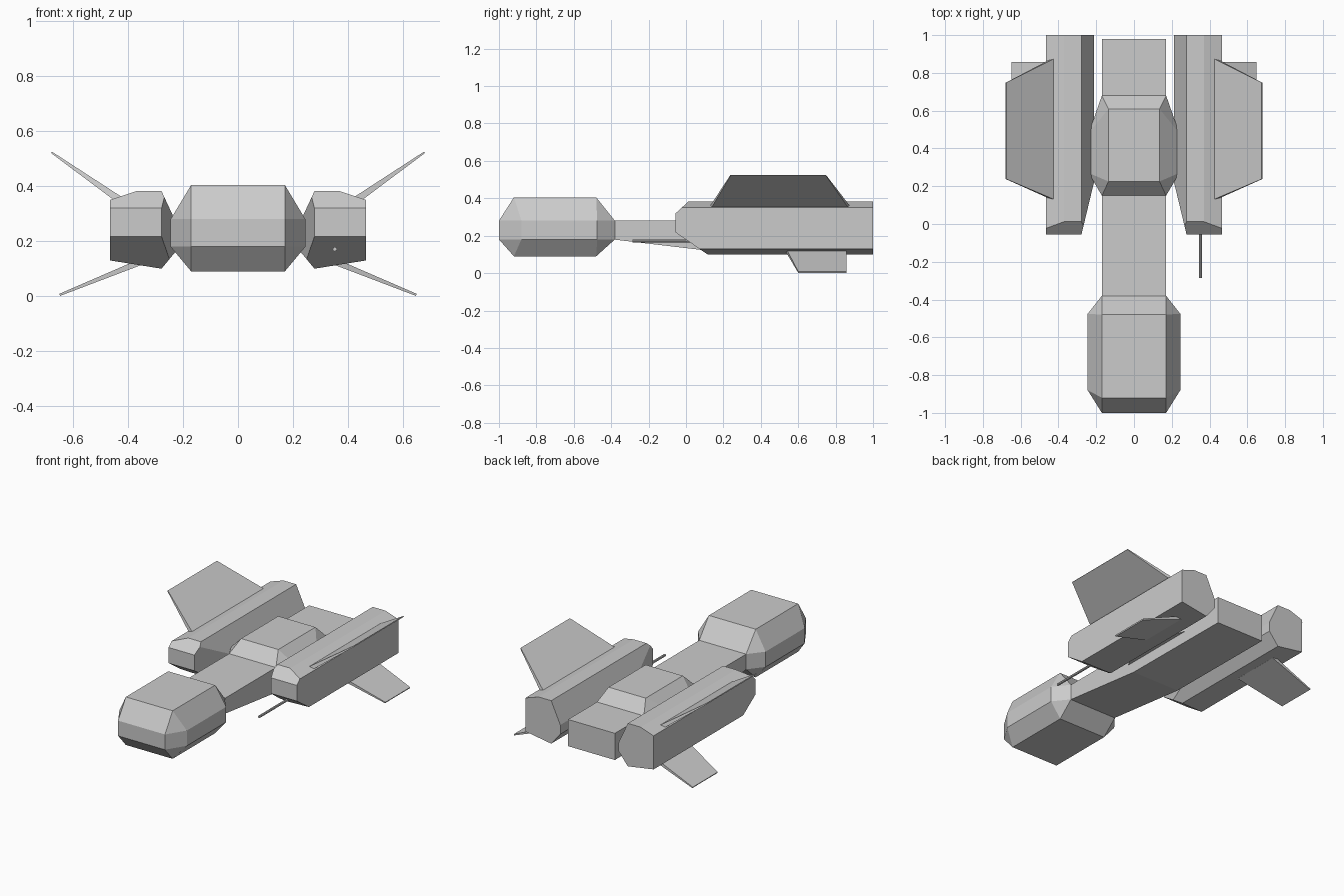
import bpy, bmesh
from mathutils import Vector

if "Cube" in bpy.data.objects:
    bpy.data.objects.remove(bpy.data.objects["Cube"])


def finish(bm, name):
    bmesh.ops.dissolve_limit(bm, angle_limit=0.01, verts=bm.verts, edges=bm.edges)
    bmesh.ops.recalc_face_normals(bm, faces=bm.faces)
    me = bpy.data.meshes.new(name)
    bm.to_mesh(me)
    bm.free()
    ob = bpy.data.objects.new(name, me)
    bpy.context.collection.objects.link(ob)
    return ob


def hull(points):
    bm = bmesh.new()
    for p in points:
        bm.verts.new(p)
    r = bmesh.ops.convex_hull(bm, input=bm.verts)
    junk = [v for v in set(r["geom_interior"]) if isinstance(v, bmesh.types.BMVert)]
    bmesh.ops.delete(bm, geom=junk, context='VERTS')
    return bm


def both_x(x, yz):
    return [(s * x, y, z) for s in (-1, 1) for y, z in yz]


def rect(y0, y1, z0, z1):
    return [(y, z) for y in (y0, y1) for z in (z0, z1)]


def mirror(ob):
    ob.modifiers.new("mirror", 'MIRROR').use_bisect_axis[0] = False


# Faceted nose pod
octagon = rect(-1, -.38, .18, .28) + rect(-.92, -.48, .09, .405)
finish(hull(both_x(.17, octagon) + both_x(.245, rect(-.88, -.475, .18, .28))), "nose_pod")

# Long spine with tapered underside
spine = [(-.39, .28), (.98, .28), (.98, .105), (.2, .11), (-.39, .18)]
finish(hull(both_x(.17, spine)), "spine")

# Raised middle block with bulging flanks
finish(hull(both_x(.17, rect(.15, .68, .18, .28)) + both_x(.135, rect(.225, .61, .3, .36))
            + both_x(.24, rect(.27, .48, .18, .26))), "middle_block")

# Engine pods: a prism with its front end cut by three slanting planes
section = [(.465, .13), (.465, .35), (.37, .382), (.278, .382),
           (.212, .24), (.212, .18), (.278, .1)]
bm = hull([(x, y, z) for x, z in section for y in (-.055, 1)])
cuts = [((.3, -.055, .32), (0, -.06, .065)),
        ((.3, -.055, .217), (0, -.117, -.17)),
        ((.278, -.055, .2), (-.275, -.066, 0))]
for co, no in cuts:
    bmesh.ops.bisect_plane(bm, geom=bm.verts[:] + bm.edges[:] + bm.faces[:],
                           plane_co=co, plane_no=Vector(no).normalized(), clear_outer=True)
pts = [v.co.copy() for v in bm.verts]
bm.free()
mirror(finish(hull(pts), "engine_pod"))


# Thin tapered wings: root and tip given as (x, z, y_front, y_back, half thickness)
def wing(name, root, tip):
    d = Vector((tip[0] - root[0], 0, tip[1] - root[1])).normalized()
    n = Vector((-d.z, 0, d.x))
    pts = [Vector((x, y, z)) + n * s * t
           for x, z, y0, y1, t in (root, tip) for y in (y0, y1) for s in (-1, 1)]
    mirror(finish(hull(pts), name))


wing("upper_wing", (.43, .35, .13, .875, .013), (.678, .523, .238, .748, .003))
wing("lower_fin", (.36, .122, .535, .858, .011), (.648, .005, .6, .858, .004))

# Single gun barrel on the right pod
bpy.ops.mesh.primitive_cylinder_add(vertices=8, radius=.008, depth=.335,
                                    location=(.352, -.1175, .171), rotation=(1.5708, 0, 0))
bpy.context.object.name = "gun_barrel"
